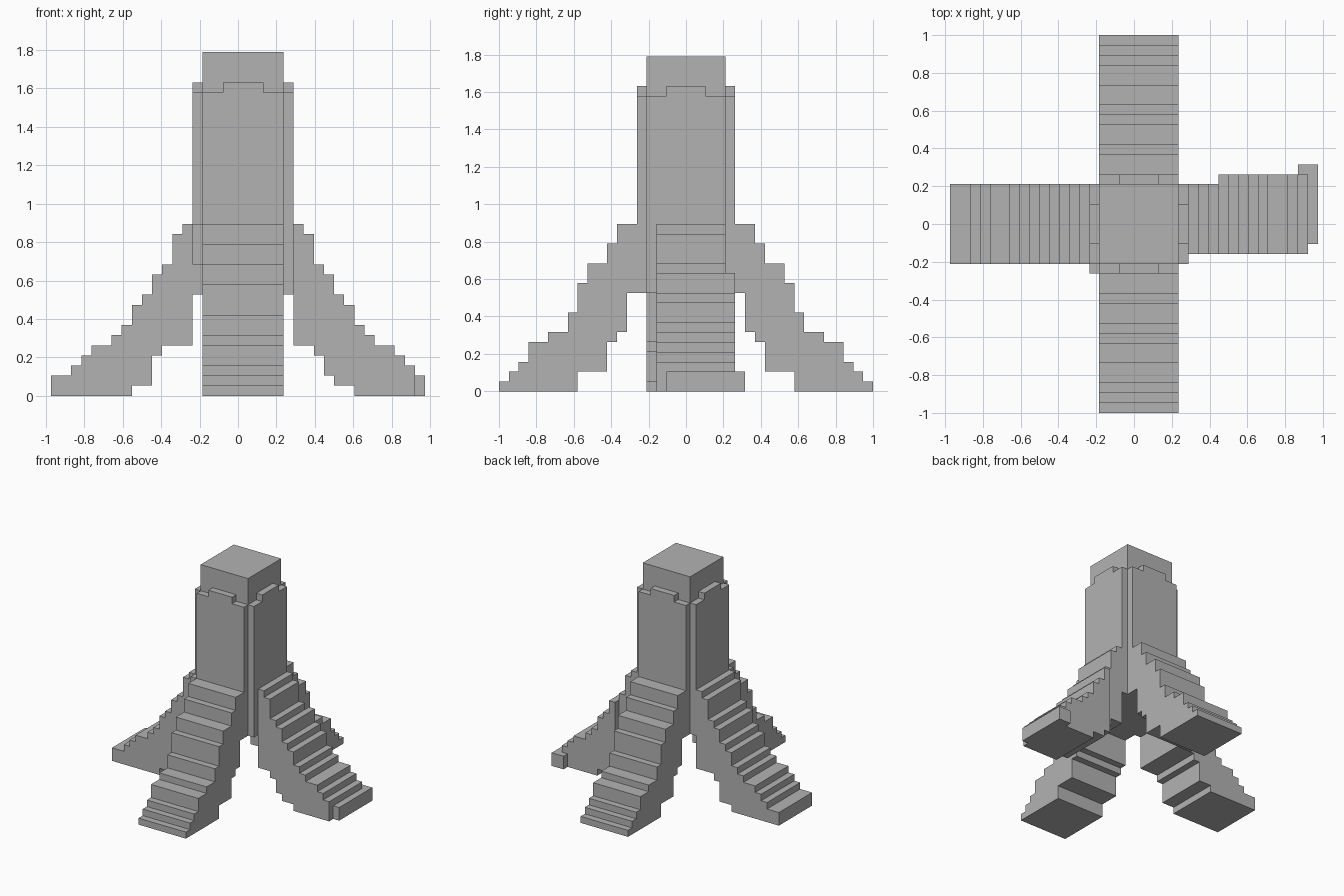
import bpy
import bmesh

U = 1 / 19          # one building block
CX = 0.5            # tower axis, in blocks

if "Cube" in bpy.data.objects:
    bpy.data.objects.remove(bpy.data.objects["Cube"])

stone = bpy.data.materials.new("grey_stone")
stone.use_nodes = True
grey = (0.45, 0.45, 0.45, 1)
stone.diffuse_color = grey
stone.node_tree.nodes["Principled BSDF"].inputs["Base Color"].default_value = grey


def stepped_line(start, steps):
    """Staircase points from (end, height) pairs."""
    points = []
    for end, height in steps:
        points += [(start, height), (end, height)]
        start = end
    return points


def prism(name, start, top, under, along, sign, low, high):
    """Extrude a stepped side profile running along x or y from low to high across it."""
    outline = stepped_line(start, top) + stepped_line(start, under)[::-1]
    bm = bmesh.new()
    verts = []
    for s, z in outline:
        s *= sign
        co = (s, low, z) if along == "x" else (low, s, z)
        verts.append(bm.verts.new([c * U for c in co]))
    face = bm.faces.new(verts)
    moved = bmesh.ops.extrude_face_region(bm, geom=[face])["geom"]
    depth = (high - low) * U
    shift = (0, depth, 0) if along == "x" else (depth, 0, 0)
    bmesh.ops.translate(bm, vec=shift, verts=[g for g in moved if isinstance(g, bmesh.types.BMVert)])
    bmesh.ops.recalc_face_normals(bm, faces=bm.faces)
    mesh = bpy.data.meshes.new(name)
    bm.to_mesh(mesh)
    bm.free()
    mesh.materials.append(stone)
    obj = bpy.data.objects.new(name, mesh)
    bpy.context.collection.objects.link(obj)
    return obj


def block(name, x0, x1, y0, y1, z0, z1):
    return prism(name, x0, [(x1, z1)], [(x1, z0)], "x", 1, y0, y1)


# Tower shaft
block("tower_core", CX - 4, CX + 4, -4, 4, 10, 34)

# Wall panels with a raised middle on top
for side, sign in (("front", -1), ("back", 1)):
    low = min(sign * 4, sign * 5)
    prism(side + "_panel", CX - 4, [(CX - 2, 30), (CX + 2, 31), (CX + 4, 30)],
          [(CX + 4, 10)], "x", 1, low, low + 1)
for side, low in (("right", CX - 5), ("left", CX + 4)):
    prism(side + "_panel", -4, [(-2, 30), (2, 31), (4, 30)],
          [(4, 10)], "y", 1, low, low + 1)

# Small block filling one corner between two panels
block("corner_block", CX - 5, CX - 4, -5, -4, 13, 17)

# Front and back stepped legs
top = [(7, 17), (8, 15), (10, 13), (11, 11), (12, 8), (14, 6), (16, 5), (17, 3), (18, 2), (19, 1)]
under = [(6, 10), (7, 6), (8, 5), (11, 2), (19, 0)]
for side, sign in (("front", -1), ("back", 1)):
    prism(side + "_leg", 5, top, under, "y", sign, CX - 4, CX + 4)

# Right leg
prism("right_leg", 4.5,
      [(5.5, 17), (6.5, 16), (7.5, 13), (8.5, 12), (9.5, 10), (10.5, 9), (11.5, 7),
       (12.5, 6), (14.5, 5), (15.5, 4), (16.5, 3), (18.5, 2)],
      [(7.5, 5), (8.5, 4), (10.5, 1), (18.5, 0)], "x", -1, -4, 4)

# Left leg: narrower at the top, shifted sideways towards its foot
prism("left_leg_upper", 5.5, [(6.5, 17), (7.5, 16), (8.5, 13)],
      [(7.5, 5), (8.5, 4)], "x", 1, -3, 4)
prism("left_leg_lower", 8.5,
      [(9.5, 12), (10.5, 10), (11.5, 9), (12.5, 7), (13.5, 6), (15.5, 5), (16.5, 4), (17.5, 3)],
      [(9.5, 2), (11.5, 1), (17.5, 0)], "x", 1, -3, 5)
block("left_foot", 16.5, 18.5, -2, 6, 0, 2)
